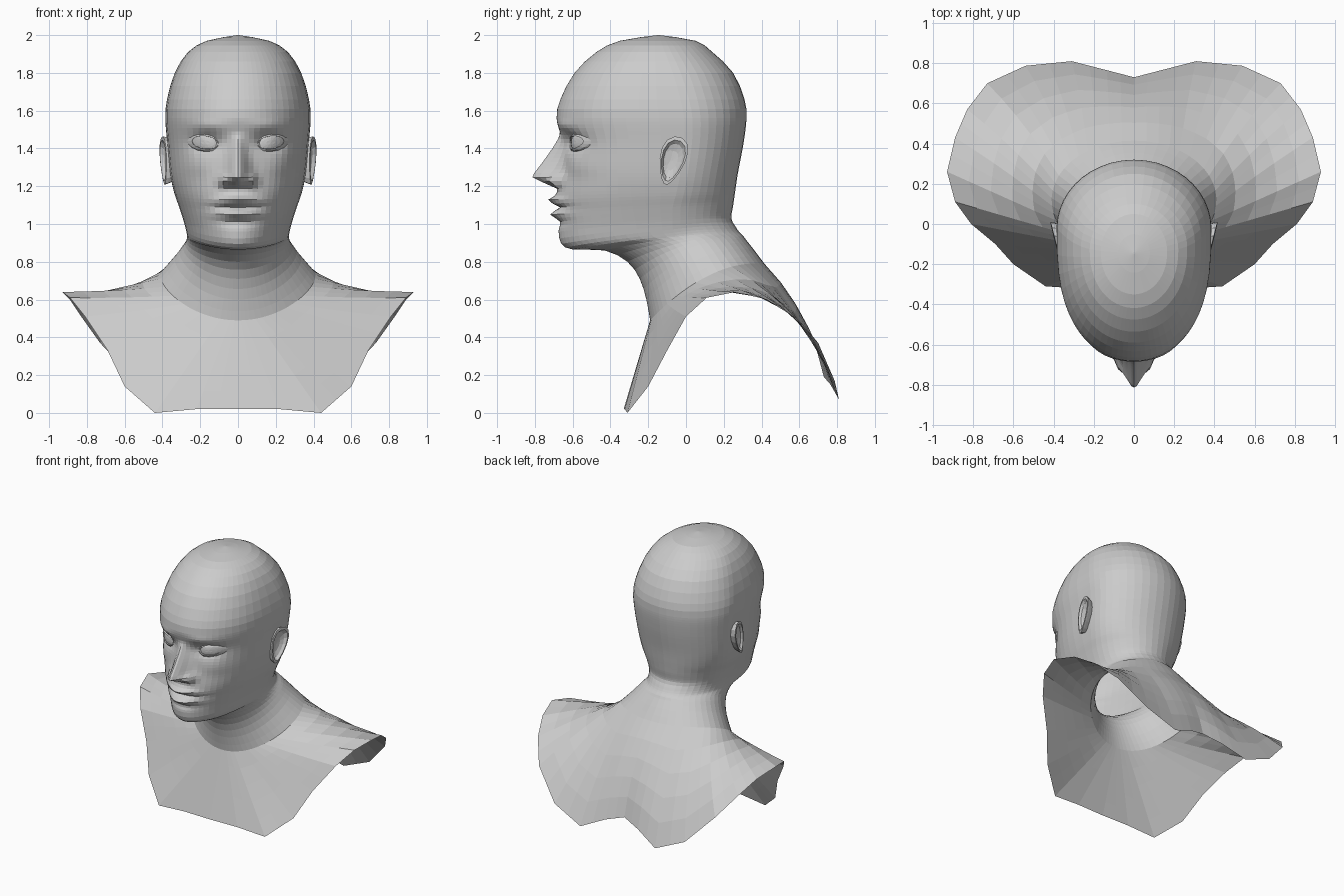
import bpy, bmesh
from math import sin, cos, pi, exp

if "Cube" in bpy.data.objects:
    bpy.data.objects.remove(bpy.data.objects["Cube"])

clay = bpy.data.materials.new("clay_grey")
clay.use_nodes = True
clay.diffuse_color = (0.6, 0.6, 0.6, 1)
clay.node_tree.nodes["Principled BSDF"].inputs["Base Color"].default_value = (0.6, 0.6, 0.6, 1)

COLUMNS = 28  # columns from the front centre line round to the back


def loft(name, rows, closed=False):
    """Skin a list of equal point rows and mirror it across x."""
    bm = bmesh.new()
    grid = [[bm.verts.new(p) for p in row] for row in rows]
    for upper, lower in zip(grid, grid[1:]):
        count = len(upper)
        for k in range(count if closed else count - 1):
            n = (k + 1) % count
            bm.faces.new((upper[k], lower[k], lower[n], upper[n]))
    bmesh.ops.remove_doubles(bm, verts=bm.verts, dist=0.0005)
    mesh = bpy.data.meshes.new(name)
    bm.to_mesh(mesh)
    bm.free()
    mesh.materials.append(clay)
    obj = bpy.data.objects.new(name, mesh)
    bpy.context.collection.objects.link(obj)
    obj.modifiers.new("mirror", "MIRROR")


def bell(value, centre, width):
    return exp(-((value - centre) / width) ** 2)


def clamp(value):
    return max(0.0, min(1.0, value))


def smooth(a, b, c, d, t):
    """Catmull-Rom blend of four tuples."""
    return [q + t / 2 * (r - p + t * (2 * p - 5 * q + 4 * r - s + t * (3 * (q - r) + s - p)))
            for p, q, r, s in zip(a, b, c, d)]


def feature(x, z):
    """Forward push of the face surface: nose, lips, brow, sockets."""
    if z > 1.26:
        rise = clamp((1.48 - z) / 0.22)
    else:
        rise = clamp((z - 1.185) / 0.06)
    push = 0.15 * rise * bell(x, 0, 0.032 + 0.03 * clamp((1.44 - z) / 0.2))
    push += 0.05 * bell(x, 0.075, 0.025) * bell(z, 1.23, 0.03)
    lips = bell(x, 0, 0.1)
    push += lips * (0.045 * bell(z, 1.125, 0.02) + 0.04 * bell(z, 1.05, 0.02))
    push -= 0.02 * bell(x, 0, 0.12) * bell(z, 1.088, 0.012)
    push -= 0.014 * lips * bell(z, 1.005, 0.025)
    push -= 0.045 * bell(x, 0.165, 0.075) * bell(z, 1.43, 0.045)
    push += 0.012 * bell(x, 0.16, 0.09) * bell(z, 1.52, 0.03)
    push += 0.012 * bell(x, 0.22, 0.07) * bell(z, 1.31, 0.06)
    return push


def ring(key):
    """Half a tilted cross-section running from front to back."""
    zf, yf, zb, yb, width, yc, square = key
    points = []
    for k in range(COLUMNS + 1):
        a = pi * (k / COLUMNS) ** 1.35
        c = cos(a)
        x = width * sin(a) if 0 < k < COLUMNS else 0
        z = zf + (zb - zf) * ((1 - c) / 2 + 0.29 * sin(a) ** 2)
        if c > 0:
            y = yc + (yf - yc) * c ** square
            y -= feature(x, z) * clamp(3 * c) * clamp((-yf - 0.5) * 10)
        else:
            y = yc - (yb - yc) * c
        points.append((x, y, z))
    return points


# Head and neck: front z, front y, back z, back y, half width, widest y, front shape
KEYS = [
    (2.0, -.15, 2.0, -.14, .005, -.145, 1),
    (1.97, -.35, 1.97, .05, .165, -.14, .95),
    (1.91, -.475, 1.91, .14, .265, -.12, .88),
    (1.8, -.59, 1.8, .25, .335, -.08, .78),
    (1.66, -.665, 1.66, .31, .376, -.04, .72),
    (1.56, -.685, 1.56, .32, .385, -.02, .72),
    (1.43, -.655, 1.43, .305, .375, -.02, .74),
    (1.27, -.66, 1.27, .275, .36, -.04, .8),
    (1.15, -.685, 1.17, .26, .338, -.06, .9),
    (1.05, -.68, 1.1, .25, .312, -.08, 1),
    (.96, -.675, 1.03, .24, .288, -.08, 1.06),
    (.895, -.66, .99, .26, .276, -.08, 1.08),
    (.865, -.6, .96, .28, .27, -.06, 1.06),
    (.86, -.43, .945, .295, .27, -.04, 1),
    (.8, -.31, .935, .305, .275, 0, 1),
    (.71, -.245, .92, .315, .292, .03, 1),
    (.6, -.21, .87, .355, .335, .07, 1),
    (.49, -.19, .79, .415, .41, .12, 1),
]
head_rows = []
for i in range(len(KEYS) - 1):
    a, b, c, d = KEYS[max(i - 1, 0)], KEYS[i], KEYS[i + 1], KEYS[min(i + 2, len(KEYS) - 1)]
    if 0.95 < c[0] and b[0] < 1.57:
        steps = round((b[0] - c[0]) / 0.02)
    else:
        steps = 2
    head_rows += [ring(smooth(a, b, c, d, s / steps)) for s in range(steps)]
head_rows.append(ring(KEYS[-1]))
head_rows.insert(0, [(0, -.145, 2.0)] * (COLUMNS + 1))
loft("head_and_neck", head_rows)

# Shoulders: a sheet from the neck base out to an open rim, front to back
RIM = [(0, -.33, .02), (.22, -.325, .02), (.44, -.31, 0), (.6, -.2, .14), (.69, -.1, .33),
       (.81, 0, .51), (.89, .11, .61), (.93, .26, .64), (.89, .43, .6), (.83, .57, .51),
       (.73, .7, .37), (.54, .787, .17), (.31, .81, .07), (.135, .765, .15), (0, .73, .19)]


def shoulder_row(t):
    row = []
    for k, base in enumerate(head_rows[-1]):
        i = min(k // 2, len(RIM) - 2)
        f = k / 2 - i
        edge = [p + (q - p) * f for p, q in zip(RIM[i], RIM[i + 1])]
        a = pi * k / COLUMNS
        back, side = max(0, -cos(a)), sin(a) ** 2
        bulge = (0, 0.08 * back, 0.06 * back - 0.01 * side)
        row.append([p + (q - p) * t + 2 * t * (1 - t) * o for p, q, o in zip(base, edge, bulge)])
    return row


loft("shoulders", [shoulder_row(s / 5) for s in range(6)])


# Eyes: domed almond patches with a raised lid around each
def almond(scale, lift):
    points = []
    for k in range(16):
        a = 2 * pi * k / 16
        x, z = 0.07 * cos(a) * scale, 0.034 * sin(a) * scale
        y = -0.598 + 0.5 * x + 6 * x * x + 5 * z * z - lift
        points.append((0.174 + x, y, 1.432 + z + 0.1 * x))
    return points


loft("eyeballs", [almond(s, 0) for s in (1.1, 0.7, 0.35, 0)], True)
loft("eyelids", [almond(s, h) for s, h in ((1.75, -0.04), (1.35, 0.006), (1.0, 0.01), (0.98, -0.005))], True)


# Ears: leaning pear-shaped shells with a hollow
def ear_ring(scale, x):
    points = []
    for k in range(14):
        a = 2 * pi * k / 14
        up = 0.128 * sin(a) * scale
        along = 0.066 * cos(a) * scale * (1 + 2.8 * up)
        points.append((x + 0.25 * along + 0.06 * up, -0.073 + along + 0.27 * up, 1.335 + up - 0.2 * along))
    return points


EAR = ((0.85, 0.345), (0.97, 0.38), (1.0, 0.395), (0.85, 0.397), (0.7, 0.38), (0.4, 0.37), (0, 0.368))
loft("ears", [ear_ring(s, x) for s, x in EAR], True)
